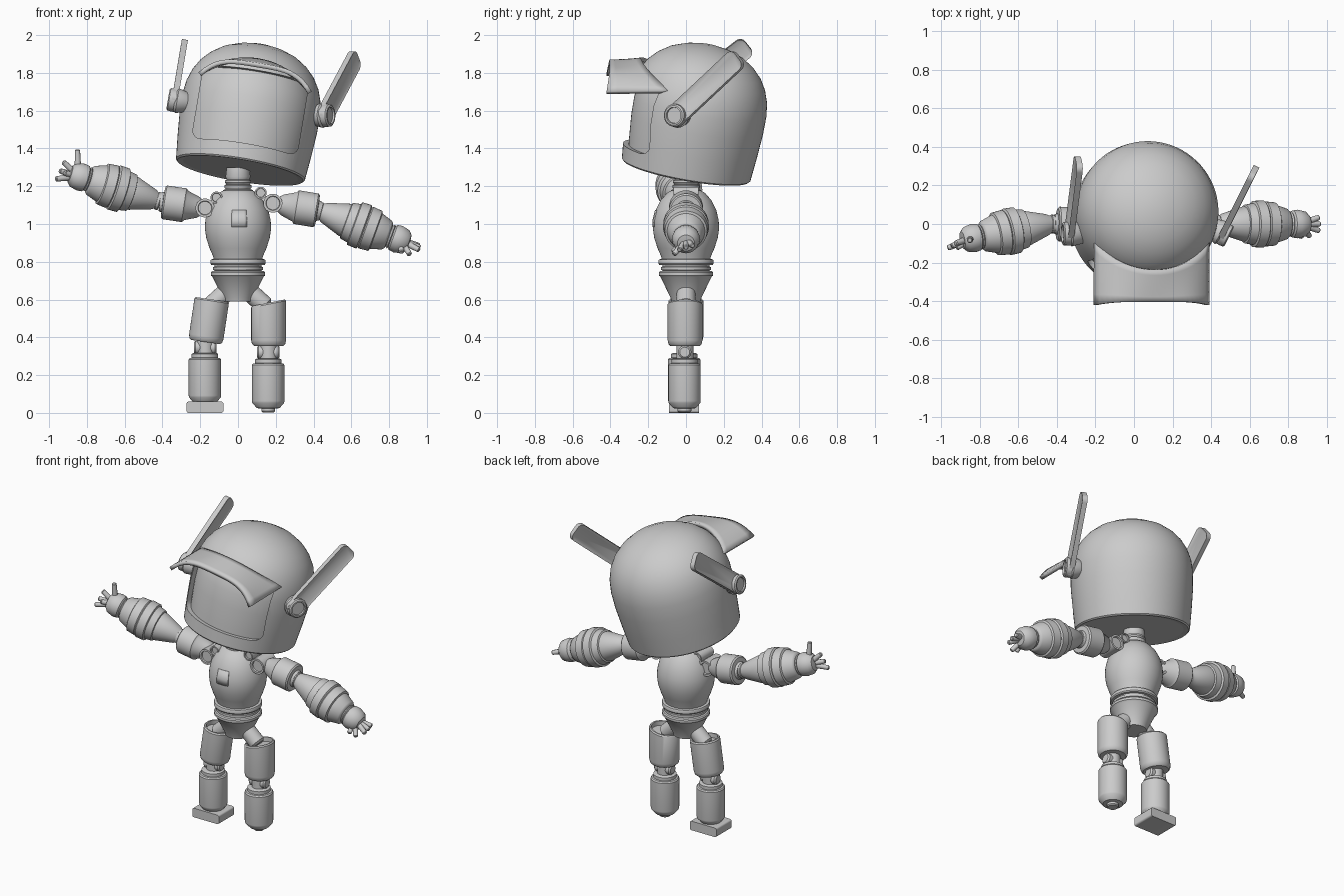
import bpy, bmesh, math
from math import sin, cos, pi, radians
from mathutils import Matrix, Vector

cube = bpy.data.objects.get("Cube")
if cube:
    bpy.data.objects.remove(cube)

grey = bpy.data.materials.new("plain grey")
grey.use_nodes = True
grey.diffuse_color = (0.6, 0.6, 0.6, 1)
grey.node_tree.nodes["Principled BSDF"].inputs["Base Color"].default_value = (0.6, 0.6, 0.6, 1)


def finish(name, bm, matrix, angle=35):
    bmesh.ops.recalc_face_normals(bm, faces=bm.faces)
    mesh = bpy.data.meshes.new(name)
    bm.to_mesh(mesh)
    bm.free()
    mesh.materials.append(grey)
    obj = bpy.data.objects.new(name, mesh)
    bpy.context.collection.objects.link(obj)
    obj.matrix_world = matrix
    bpy.ops.object.select_all(action='DESELECT')
    obj.select_set(True)
    bpy.context.view_layer.objects.active = obj
    bpy.ops.object.shade_smooth_by_angle(angle=radians(angle))
    return obj


def aim(start, end):
    """Frame at start whose z axis points to end."""
    a, b = Vector(start), Vector(end)
    return Matrix.Translation(a) @ (b - a).to_track_quat('Z', 'Y').to_matrix().to_4x4()


def lathe(name, profile, matrix=Matrix(), seg=40, slant=0, loop=False):
    """Revolve (radius, height) points; slant shears the upper half."""
    bm = bmesh.new()
    rings = []
    for r, h in profile:
        if r == 0:
            rings.append([bm.verts.new((0, 0, h))] * seg)
            continue
        rings.append([bm.verts.new((r * cos(2 * pi * i / seg), r * sin(2 * pi * i / seg),
                      h + (slant * r * cos(2 * pi * i / seg) if h > 0.1 else 0))) for i in range(seg)])
    for a, b in zip(rings, rings[1:] + rings[:1] if loop else rings[1:]):
        for i in range(seg):
            j = (i + 1) % seg
            corners = list(dict.fromkeys((a[i], a[j], b[j], b[i])))
            if len(corners) > 2:
                bm.faces.new(corners)
    if not loop:
        for ring in (rings[0], rings[-1]):
            if ring[0] != ring[1]:
                bm.faces.new(ring)
    return finish(name, bm, matrix)


def rod(name, start, end, r, seg=24, tip=None):
    length = (Vector(end) - Vector(start)).length
    e = min(r * 0.25, length / 4)
    t = r if tip is None else tip
    return lathe(name, [(r - e, 0), (r, e), (t, length - e), (t - e, length)], aim(start, end), seg)


def slab(name, w, h, corner, depth, matrix, inset=0):
    """Rounded rectangle in x and z, extruded along y."""
    bm = bmesh.new()
    pts = []
    for k, (sx, sz) in enumerate(((1, 1), (-1, 1), (-1, -1), (1, -1))):
        for i in range(7):
            a = k * pi / 2 + i * pi / 12
            pts.append((sx * (w / 2 - corner) + corner * cos(a), -depth / 2,
                        sz * (h / 2 - corner) + corner * sin(a)))
    face = bm.faces.new([bm.verts.new(p) for p in pts])
    ext = bmesh.ops.extrude_face_region(bm, geom=[face])["geom"]
    bmesh.ops.translate(bm, verts=[v for v in ext if isinstance(v, bmesh.types.BMVert)], vec=(0, depth, 0))
    if inset:
        caps = [f for f in bm.faces if len(f.verts) > 4]
        bmesh.ops.recalc_face_normals(bm, faces=bm.faces)
        bmesh.ops.inset_individual(bm, faces=caps, thickness=inset, depth=-inset * 0.5)
    return finish(name, bm, matrix, 30)


# Helmet shell with a rounded face opening, and the face behind it
HEAD = (Matrix.Translation((0.012, 0, 1.283)) @ Matrix.Rotation(radians(9.5), 4, 'Y')
        @ Matrix.Rotation(radians(-10), 4, 'X'))
dome = [(0.338, 0), (0.346, 0.008), (0.358, 0.13), (0.368, 0.26), (0.369, 0.36), (0.36, 0.43), (0.338, 0.495),
        (0.305, 0.55), (0.26, 0.597), (0.2, 0.638), (0.13, 0.665), (0.06, 0.68), (0, 0.684)]
inner = [(max(r - 0.03, 0), h * 0.955 + 0.004) for r, h in dome]
shell = lathe("helmet_shell", dome + inner[::-1], HEAD, 72, loop=True)
lathe("face", inner, HEAD, 72)
cutter = slab("opening_cutter", 0.565, 0.4, 0.05, 0.5, HEAD @ Matrix.Translation((0, -0.4, 0.287)))
cutter.hide_render = True
cut = shell.modifiers.new("opening", 'BOOLEAN')
cut.operation, cut.solver, cut.object = 'DIFFERENCE', 'EXACT', cutter
bpy.context.view_layer.objects.active = shell
bpy.ops.object.modifier_apply(modifier="opening")
bpy.data.objects.remove(cutter)
shell.select_set(True)
bpy.ops.object.shade_smooth_by_angle(angle=radians(35))

# Arched brim above the face
bm = bmesh.new()
N, K = 24, 6
grid = []
for i in range(N + 1):
    u = 2 * i / N - 1
    x = 0.295 * u
    back = -math.sqrt(0.335 ** 2 - x * x)
    row = []
    for k in range(K + 1):
        v = k / K
        z = (0.54 - 0.09 * u * u) * (1 - v) + (0.487 - 0.1 * u ** 4) * v
        row.append(bm.verts.new((x, back + (-0.495 - back) * v, z)))
    grid.append(row)
for a, b in zip(grid, grid[1:]):
    for k in range(K):
        bm.faces.new((a[k], a[k + 1], b[k + 1], b[k]))
brim = finish("brim", bm, HEAD)
thick = brim.modifiers.new("thickness", 'SOLIDIFY')
thick.thickness, thick.offset = 0.024, 0

# Ear blades on round pivots
for side, pivot, along, normal in (("left", (0.46, -0.05, 1.575), (0.16, 0.32, 0.3), (0.89, -0.456, 0)),
                                   ("right", (-0.335, -0.05, 1.655), (0.05, 0.39, 0.3), (-0.98, 0, 0.17))):
    p, l, n = Vector(pivot), Vector(along).normalized(), Vector(normal).normalized()
    w = n.cross(l).normalized()
    n = l.cross(w)
    frame = Matrix((w, n, l)).transposed().to_4x4()
    slab(side + "_ear_blade", 0.115, 0.53, 0.035, 0.032, Matrix.Translation(p + l * 0.215) @ frame, 0.012)
    rod(side + "_ear_mount", p - n * 0.09, p, 0.05, 32, 0.066)
    lathe(side + "_ear_pivot", [(0.06, 0), (0.06, 0.03), (0.052, 0.036), (0.043, 0.036), (0.041, 0.026), (0, 0.026)],
          aim(p, p + n), 32)

# Neck, torso and hips
lathe("neck", [(0.08, 1.165), (0.08, 1.18), (0.066, 1.184), (0.072, 1.195), (0.072, 1.205), (0.062, 1.21),
               (0.07, 1.22), (0.07, 1.23), (0.06, 1.235), (0.066, 1.25), (0.06, 1.3)])
chest = [(0.07, 1.182), (0.1, 1.165), (0.135, 1.125), (0.16, 1.075), (0.173, 1.02), (0.175, 0.975),
         (0.168, 0.925), (0.15, 0.87), (0.132, 0.83), (0.125, 0.8)]
lathe("chest", chest, seg=56)
lathe("waist", [(0.13, 0.815), (0.143, 0.812), (0.146, 0.805), (0.146, 0.79), (0.141, 0.783), (0.125, 0.782),
                (0.125, 0.775), (0.132, 0.772), (0.132, 0.757), (0.12, 0.754), (0.138, 0.75), (0.144, 0.743),
                (0.144, 0.728), (0.135, 0.72), (0.082, 0.61), (0.076, 0.59)], seg=56)

# Thin curved plate on the chest
bm = bmesh.new()
cols = []
for i in range(7):
    a = (i / 3 - 1) * 0.235
    rows = ((0.178, 0.983), (0.1775, 1.02), (0.164, 1.075))
    cols.append([bm.verts.new((r * sin(a) + 0.006, -r * cos(a), z)) for r, z in rows])
for a, b in zip(cols, cols[1:]):
    for k in range(2):
        bm.faces.new((a[k], a[k + 1], b[k + 1], b[k]))
plate = finish("chest_plate", bm, Matrix())
plate.modifiers.new("thickness", 'SOLIDIFY').thickness = 0.008

# Legs
thigh = [(0.078, 0), (0.088, 0.01), (0.092, 0.03), (0.092, 0.22), (0.086, 0.228), (0.078, 0.228), (0.076, 0.2)]
shin = [(0.03, 0), (0.036, 0.006), (0.036, 0.02), (0.06, 0.022), (0.084, 0.05), (0.086, 0.06), (0.086, 0.25),
        (0.08, 0.258), (0.07, 0.26), (0.07, 0.28), (0.06, 0.285)]
for side, low, high, ankle, slant in (("left", (0.162, -0.005, 0.355), (0.162, -0.005, 0.6), (0.16, -0.008, 0.003), 0.2),
                                      ("right", (-0.172, 0, 0.375), (-0.137, 0, 0.61), (-0.175, -0.01, 0.032), 0)):
    s = 1 if side == "left" else -1
    base = aim(low, high) if s < 0 else Matrix.Translation(low)
    lathe(side + "_thigh", thigh, base, slant=slant)
    rod(side + "_hip_joint", (0.04 * s, 0, 0.66), (0.15 * s, 0, 0.56), 0.05)
    lathe(side + "_shin", shin, Matrix.Translation(ankle))
    knee = (Vector(low) + Vector(ankle) + Vector((0, 0, 0.285))) / 2
    rod(side + "_knee_pin", knee - Vector((0.06, 0, 0)), knee + Vector((0.06, 0, 0)), 0.035)
    rod(side + "_knee_post", knee - Vector((0, 0, 0.07)), knee + Vector((0, 0, 0.07)), 0.045)
slab("right_foot", 0.195, 0.06, 0.012, 0.16, Matrix.Translation((-0.175, -0.01, 0.03)))

# Arms
upper = [(0.04, 0), (0.055, 0.02), (0.078, 0.085), (0.09, 0.095), (0.09, 0.2), (0.082, 0.208), (0.055, 0.21), (0.05, 0.225)]
forearm = [(0.04, -0.02), (0.046, 0), (0.055, 0.015), (0.09, 0.125), (0.09, 0.135), (0.1, 0.138), (0.108, 0.18),
           (0.12, 0.185), (0.122, 0.235), (0.112, 0.242), (0.117, 0.248), (0.112, 0.3), (0.1, 0.305),
           (0.08, 0.365), (0.07, 0.375), (0.06, 0.377), (0.06, 0.385)]
palm = [(0.055, -0.01), (0.066, 0.005), (0.06, 0.01), (0.07, 0.018), (0.074, 0.045), (0.065, 0.085), (0.045, 0.105), (0, 0.112)]
arms = {
    "left": [(0.185, 0, 1.11), (0.215, 0, 1.105), (0.425, 0, 1.07), (0.445, 0, 1.065), (0.805, 0, 0.935),
             [(0.96, 0.035, 0.885), (0.965, 0, 0.875), (0.96, -0.035, 0.862), (0.91, -0.065, 0.838), (0.865, -0.07, 0.85)]],
    "right": [(-0.175, -0.02, 1.085), (-0.19, -0.005, 1.085), (-0.41, 0, 1.118), (-0.435, 0, 1.125), (-0.79, -0.065, 1.235),
              [(-0.965, -0.125, 1.238), (-0.945, -0.115, 1.282), (-0.925, -0.1, 1.33), (-0.85, -0.085, 1.395), (-0.92, -0.125, 1.27)]]}
for side, (shoulder, top, elbow, fore, wrist, tips) in arms.items():
    s = Vector(shoulder)
    rod(side + "_shoulder_link", (s.x * 0.55, 0, s.z + 0.01), s, 0.035)
    for offset, r in ((Vector(), 0.05), (Vector((-0.35 * s.x, 0, 0.055)), 0.032)):
        lathe(side + "_shoulder_ring", [(0, 0.01), (r * 0.7, 0.01), (r * 0.75, 0), (r, 0), (r, 0.13), (r * 0.75, 0.13),
                                        (r * 0.7, 0.12), (0, 0.12)], aim(s + offset + Vector((0, -0.065, 0)),
                                                                         s + offset), 28)
    lathe(side + "_upper_arm", upper, aim(top, elbow))
    rod(side + "_elbow", elbow, fore, 0.048)
    lathe(side + "_forearm", forearm, aim(fore, wrist))
    lathe(side + "_palm", palm, aim(wrist, Vector(wrist) * 2 - Vector(fore)))
    hand = Vector(wrist) + (Vector(wrist) - Vector(fore)).normalized() * 0.06
    for tip in tips:
        t = Vector(tip)
        knuckle = hand.lerp(t, 0.35)
        rod(side + "_finger", knuckle, t, 0.017, 12, 0.014)
